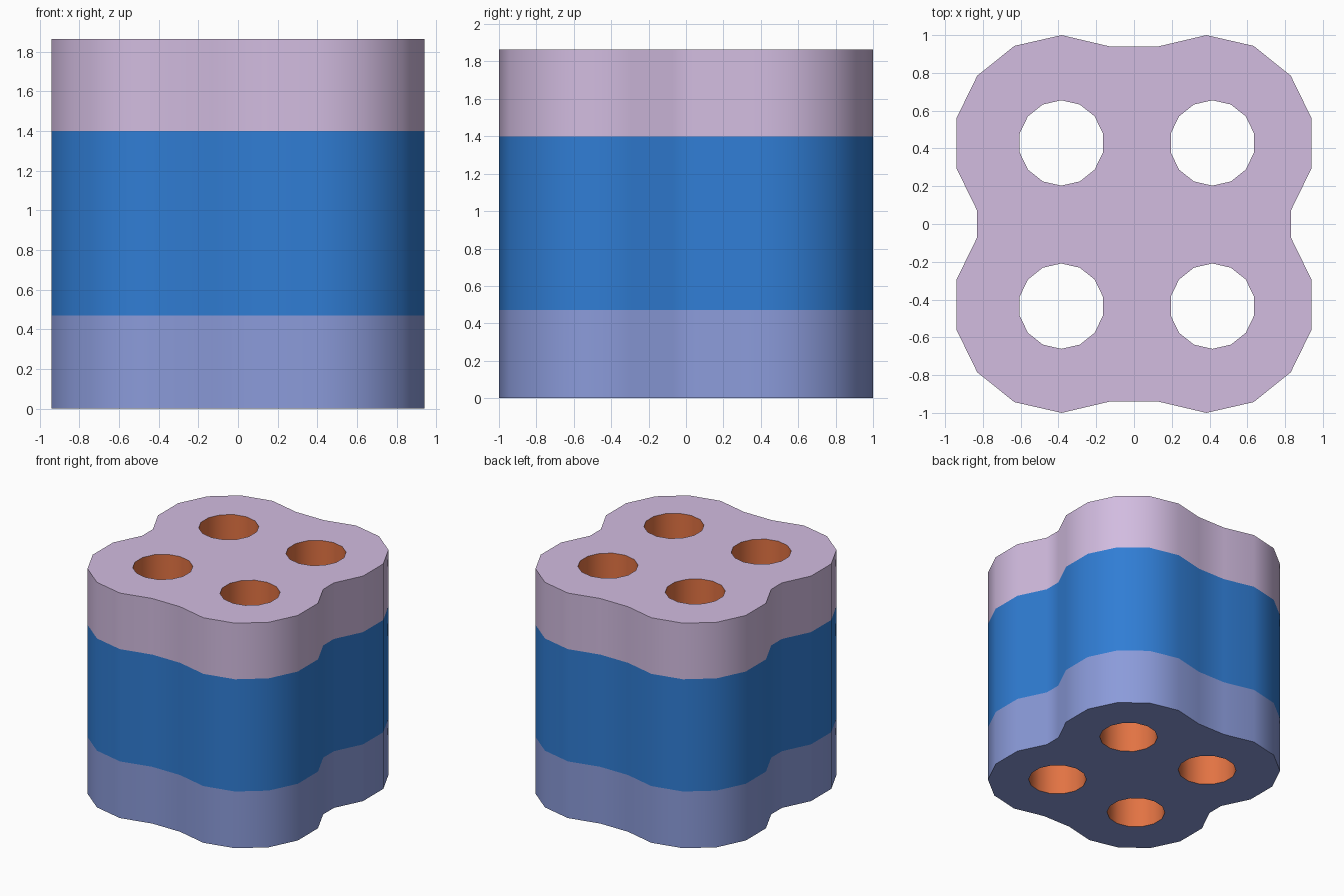
import bpy, bmesh, math

if "Cube" in bpy.data.objects:
    bpy.data.objects.remove(bpy.data.objects["Cube"])

# Colours (given as sRGB hex, stored linear)
def material(name, hexa):
    def lin(c):
        return c / 12.92 if c <= 0.04045 else ((c + 0.055) / 1.055) ** 2.4
    m = bpy.data.materials.new(name)
    m.diffuse_color = [lin(int(hexa[i:i + 2], 16) / 255) for i in (0, 2, 4)] + [1]
    m.use_nodes = True
    m.node_tree.nodes["Principled BSDF"].inputs["Base Color"].default_value = m.diffuse_color
    return m

MATS = [material("periwinkle", "8b9bda"), material("blue", "307dd4"),
        material("lilac", "d2bce0"), material("orange", "e27343")]
LEVELS = [0, 0.47, 1.40, 1.865]   # band boundaries

# Lobed outline: one quarter, mirrored around
quarter = [(0.83, 0.07), (0.94, 0.295), (0.94, 0.56), (0.83, 0.785),
           (0.633, 0.943), (0.383, 1.0), (0.128, 0.94)]
half = quarter + [(-x, y) for x, y in reversed(quarter)]
outline = half + [(-x, -y) for x, y in half]

# Four round through-holes, 14 sides
def circle(cx, cy, r=0.226, n=14):
    return [(cx + r * math.sin(2 * math.pi * i / n),
             cy + r * math.cos(2 * math.pi * i / n)) for i in range(n)]

holes = [circle(x, y) for x in (-0.385, 0.415) for y in (0.429, -0.435)]

bm = bmesh.new()
caps = {0: [], 3: []}

def wall(loop, levels, mats):
    rings = [[bm.verts.new((x, y, LEVELS[k])) for x, y in loop] for k in levels]
    n = len(loop)
    for a, b, mat in zip(rings, rings[1:], mats):
        for i in range(n):
            j = (i + 1) % n
            bm.faces.new((a[i], a[j], b[j], b[i])).material_index = mat
    for key, ring in ((0, rings[0]), (3, rings[-1])):
        caps[key] += [bm.edges.get((ring[i], ring[(i + 1) % n])) for i in range(n)]

# Banded outer wall and hole linings
wall(outline, [0, 1, 2, 3], [0, 1, 2])
for h in holes:
    wall(h, [0, 3], [3])

# Bottom and top caps, pierced by the holes
for key, mat in ((0, 0), (3, 2)):
    res = bmesh.ops.triangle_fill(bm, edges=caps[key], use_beauty=True,
                                  normal=(0, 0, 1))
    for f in res["geom"]:
        if isinstance(f, bmesh.types.BMFace):
            f.material_index = mat
bmesh.ops.recalc_face_normals(bm, faces=bm.faces[:])

me = bpy.data.meshes.new("banded_block")
bm.to_mesh(me)
bm.free()
for m in MATS:
    me.materials.append(m)
ob = bpy.data.objects.new("banded_block", me)
bpy.context.collection.objects.link(ob)
bpy.context.view_layer.objects.active = ob
ob.select_set(True)
bpy.ops.object.shade_smooth_by_angle(angle=math.radians(40))
